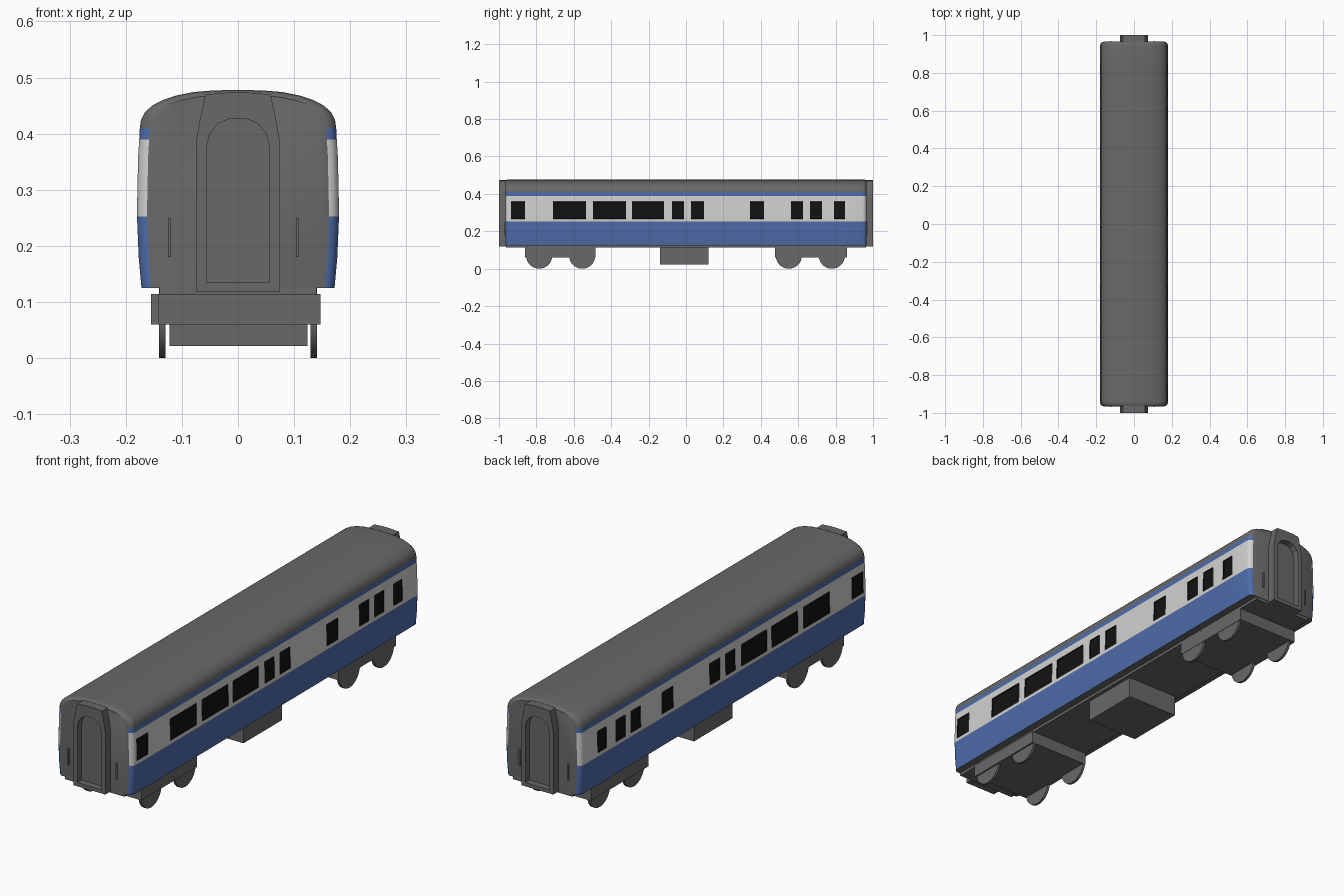
import bpy, bmesh
from math import radians

if "Cube" in bpy.data.objects:
    bpy.data.objects.remove(bpy.data.objects["Cube"], do_unlink=True)


def material(name, r, g, b):
    m = bpy.data.materials.new(name)
    m.use_nodes = True
    m.diffuse_color = (r, g, b, 1)
    bsdf = m.node_tree.nodes["Principled BSDF"]
    bsdf.inputs["Base Color"].default_value = (r, g, b, 1)
    bsdf.inputs["Roughness"].default_value = 0.8
    return m


GREY = material("grey", 0.14, 0.14, 0.14)
BLUE = material("blue", 0.075, 0.15, 0.4)
WHITE = material("white", 0.64, 0.64, 0.63)
BLACK = material("window black", 0.006, 0.006, 0.006)


def finish(name, bm, mats=(GREY,), smooth=False):
    bmesh.ops.recalc_face_normals(bm, faces=bm.faces)
    mesh = bpy.data.meshes.new(name)
    bm.to_mesh(mesh)
    bm.free()
    for m in mats:
        mesh.materials.append(m)
    ob = bpy.data.objects.new(name, mesh)
    bpy.context.collection.objects.link(ob)
    if smooth:
        bpy.ops.object.select_all(action='DESELECT')
        ob.select_set(True)
        bpy.context.view_layer.objects.active = ob
        bpy.ops.object.shade_smooth_by_angle(angle=radians(30))
    return ob


def box(name, x, y, z):
    bm = bmesh.new()
    bmesh.ops.create_cube(bm, size=1)
    for v in bm.verts:
        v.co = [a + (b - a) * (c + 0.5) for (a, b), c in zip((x, y, z), v.co)]
    return finish(name, bm)


def bridge(bm, a, b, closed=True):
    n = len(a)
    return [bm.faces.new((a[i], a[(i + 1) % n], b[(i + 1) % n], b[i])) for i in range(n)]


# Coach body: half section (half width, height) swept along the length
WINDOWS = [(-.936, -.861), (-.711, -.535), (-.497, -.321), (-.289, -.118), (-.075, -.011),
           (.027, .096), (.342, .417), (.561, .626), (.663, .727), (.791, .85)]
SILL, HEAD = 0.267, 0.358
half = [(.172, .125), (.177, .18), (.18, .252), (.18, SILL), (.178, HEAD), (.176, .39),
        (.175, .41), (.173, .424), (.166, .438), (.153, .45), (.134, .46), (.11, .468),
        (.08, .474), (.045, .477), (0, .478)]
section = half + [(-x, z) for x, z in half[-2::-1]]
ends = [(.965, .018), (.961, .009), (.955, .003), (.945, 0)]
stations = [(-y, d) for y, d in ends]
stations += [(y, 0) for pair in WINDOWS for y in pair]
stations += ends[::-1]


def end_round(x, z, d):
    return x * (1 - d / .18), z - d * 0.5 * max(0, z - .41) / .068


bm = bmesh.new()
rings = []
for y, d in stations:
    ring = []
    for x, z in section:
        px, pz = end_round(x, z, d)
        ring.append(bm.verts.new((px, y, pz)))
    rings.append(ring)
panes = []
for a, b in zip(rings, rings[1:]):
    for f in bridge(bm, a, b):
        c = f.calc_center_median()
        if abs(c.x) < .1 or c.z > .41:
            continue
        f.material_index = 2 if .252 < c.z < .39 else 1
        if SILL < c.z < HEAD and any(lo < c.y < hi for lo, hi in WINDOWS):
            f.material_index = 3
            panes.append(f)
bm.faces.new(rings[0])
bm.faces.new(rings[-1])
bmesh.ops.recalc_face_normals(bm, faces=bm.faces)
bmesh.ops.inset_region(bm, faces=panes, thickness=0.0005, depth=-0.005)
finish("coach_body", bm, (GREY, BLUE, WHITE, BLACK), smooth=True)

# Underframe and equipment box
box("underframe", (-.14, .14), (-.963, .963), (.113, .13))
box("equipment_box", (-.122, .124), (-.14, .12), (.022, .12))

# Gangways with a recessed arched door, and grab rails, at both ends
door = [(.056, .135), (.056, .375), (.05, .4), (.034, .419), (.014, .427)]
frame = [(.075, .119), (.075, .385), (.067, .43), (.058, .47), (.02, .473)]


def loop(bm, pts, y):
    full = pts + [(-x, z) for x, z in reversed(pts)]
    return [bm.verts.new((x, y, z)) for x, z in full]


for side, label in ((-1, "front"), (1, "back")):
    bm = bmesh.new()
    layers = [loop(bm, frame, side * .955), loop(bm, frame, side),
              loop(bm, door, side), loop(bm, door, side * .972)]
    for a, b in zip(layers, layers[1:]):
        bridge(bm, a, b)
    bm.faces.new(layers[-1])
    bm.faces.new(layers[0])
    finish(label + "_gangway", bm)
    for x in (-.122, .106):
        y = sorted((side * .96, side * .97))
        box(label + "_grab_rail", (x - .003, x + .003), y, (.18, .25))

# Bogies: a solid frame over four disc wheels
for label, y, x, axles in (("front", (-.86, -.485), (-.142, .147), (-.785, -.555)),
                           ("back", (.475, .86), (-.155, .142), (.55, .78))):
    box(label + "_bogie_frame", x, y, (.06, .114))
    for axle in axles:
        for wx in (-.135, .135):
            bm = bmesh.new()
            bmesh.ops.create_cone(bm, cap_ends=True, segments=32, radius1=.07,
                                  radius2=.07, depth=.011)
            for v in bm.verts:
                v.co = (wx + v.co.z, axle + v.co.x, .07 + v.co.y)
            finish(label + "_wheel", bm, smooth=True)
